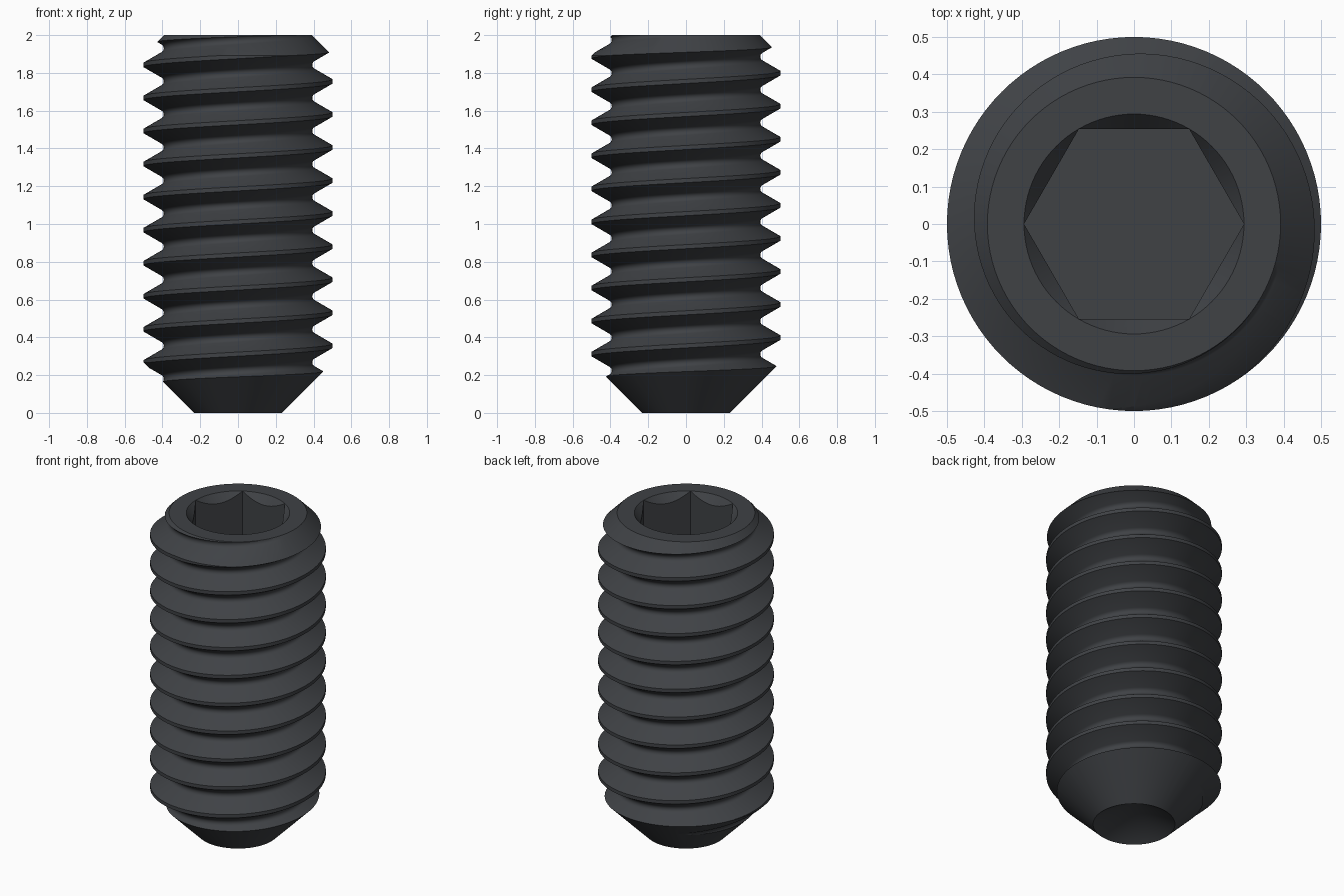
import bpy, bmesh
from math import sin, cos, pi, radians, sqrt

if "Cube" in bpy.data.objects:
    bpy.data.objects.remove(bpy.data.objects["Cube"])

N = 96                          # segments round the axis
P = 0.175                       # thread pitch
R_CREST, R_ROOT = 0.5, 0.393
CREST_Z = 0.005                 # crest height at +x, modulo pitch


def finish(name, bm):
    bmesh.ops.recalc_face_normals(bm, faces=bm.faces[:])
    me = bpy.data.meshes.new(name)
    bm.to_mesh(me)
    bm.free()
    ob = bpy.data.objects.new(name, me)
    bpy.context.collection.objects.link(ob)
    return ob


def lathe(name, profile, n=N, phase=0.0):
    """Revolve (radius, z) points; end points are capped."""
    bm = bmesh.new()
    rings = []
    for r, z in profile:
        if r == 0:
            rings.append([bm.verts.new((0, 0, z))] * n)
        else:
            rings.append([bm.verts.new((r * cos(2 * pi * i / n + phase),
                                        r * sin(2 * pi * i / n + phase), z))
                          for i in range(n)])
    for a, b in zip(rings, rings[1:]):
        for i in range(n):
            j = (i + 1) % n
            bm.faces.new(list(dict.fromkeys((a[i], a[j], b[j], b[i]))))
    for ring in (rings[0], rings[-1]):
        if ring[0] is not ring[1]:
            bm.faces.new(ring)
    return finish(name, bm)


def thread_profile():
    """One pitch of thread: flat crest, 60 degree flanks, rounded root."""
    half_gap = P / 2 - P / 16
    r_vee = R_CREST - half_gap * sqrt(3)
    rho = R_ROOT - r_vee
    pts = [(R_CREST, -P / 16), (R_CREST, P / 16)]
    for k in range(7):
        a = radians(-60 + 20 * k)
        pts.append((R_ROOT + rho - rho * cos(a), P / 2 + rho * sin(a)))
    return pts


def threaded_rod(name, first=-3, turns=17):
    bm = bmesh.new()
    prof = thread_profile()
    M = len(prof)
    cols = []
    for i in range(N):
        t = 2 * pi * i / N
        cols.append([bm.verts.new((r * cos(t), r * sin(t),
                                   CREST_Z + dz + P * (first + k + i / N)))
                     for k in range(turns) for r, dz in prof])
    # the last column joins the first one, a full turn higher
    for i in range(N):
        a = cols[i]
        b = cols[i + 1] if i < N - 1 else cols[0][M:]
        for j in range(len(b) - 1):
            bm.faces.new((a[j], b[j], b[j + 1], a[j + 1]))
    # fan caps beyond both ends
    low = bm.verts.new((0, 0, P * first))
    high = bm.verts.new((0, 0, P * (first + turns)))
    for e in [e for e in bm.edges if e.is_boundary]:
        u, v = e.verts
        bm.faces.new((u, v, low if u.co.z < 1 else high))
    return finish(name, bm)


def boolean(target, cutter, op):
    mod = target.modifiers.new(op.lower(), 'BOOLEAN')
    mod.operation, mod.object, mod.solver = op, cutter, 'EXACT'
    bpy.context.view_layer.objects.active = target
    bpy.ops.object.modifier_apply(modifier=mod.name)
    bpy.data.objects.remove(cutter)


# Threaded body trimmed by a blank with chamfered top, cone tip and cup point
screw = threaded_rod("set_screw")
blank = lathe("blank", [(0, 0.135), (0.233, 0), (0.52, 0.287),
                        (0.52, 1.872), (0.392, 2), (0, 2)])
boolean(screw, blank, 'INTERSECT')

# Hexagonal socket with a countersunk mouth
boolean(screw, lathe("socket_cutter", [(0.294, 1.38), (0.294, 2.1)], 6), 'DIFFERENCE')
boolean(screw, lathe("countersink_cutter", [(0.214, 1.9), (0.334, 2.05)]), 'DIFFERENCE')

# Black oxide finish
mat = bpy.data.materials.new("black_oxide")
mat.diffuse_color = (0.05, 0.054, 0.06, 1)
mat.use_nodes = True
mat.node_tree.nodes["Principled BSDF"].inputs["Base Color"].default_value = mat.diffuse_color
screw.data.materials.clear()
screw.data.materials.append(mat)

# Smooth shading with sharp thread edges
bpy.ops.object.select_all(action='DESELECT')
screw.select_set(True)
bpy.context.view_layer.objects.active = screw
bpy.ops.object.shade_smooth_by_angle(angle=radians(30))
